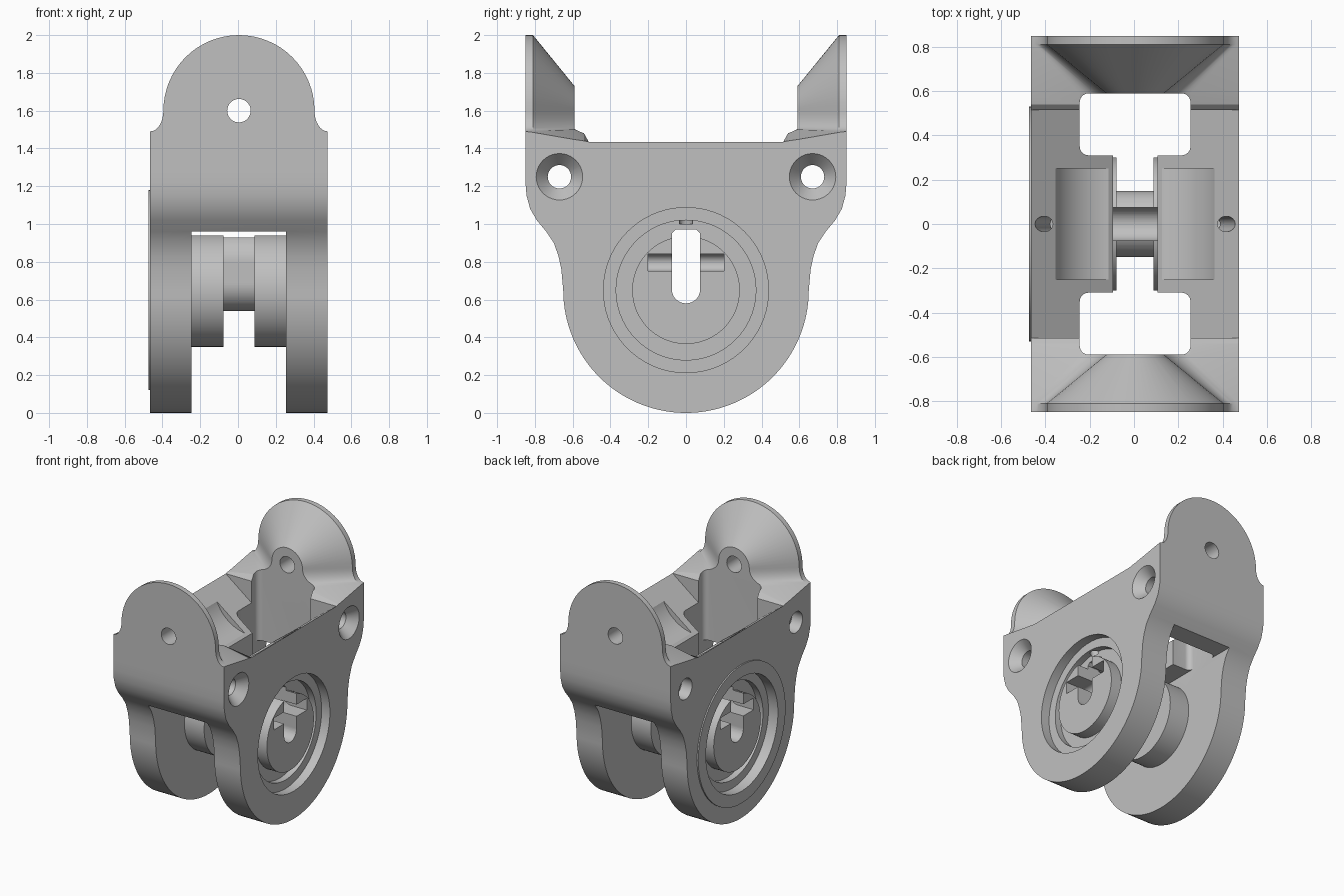
import bpy, bmesh
from math import sin, cos, pi, radians

if "Cube" in bpy.data.objects:
    bpy.data.objects.remove(bpy.data.objects["Cube"], do_unlink=True)

grey = bpy.data.materials.new("plain grey")
grey.use_nodes = True
grey.diffuse_color = (0.53, 0.53, 0.53, 1)
grey.node_tree.nodes["Principled BSDF"].inputs["Base Color"].default_value = (0.53, 0.53, 0.53, 1)

SIDE, GAP = 0.47, 0.25     # outer cheek face and half gap between cheeks
AXLE = 0.65                # height of the main axis


def finish(name, bm):
    bmesh.ops.remove_doubles(bm, verts=bm.verts, dist=1e-5)
    bmesh.ops.recalc_face_normals(bm, faces=bm.faces)
    mesh = bpy.data.meshes.new(name)
    bm.to_mesh(mesh)
    bm.free()
    mesh.materials.append(grey)
    obj = bpy.data.objects.new(name, mesh)
    bpy.context.collection.objects.link(obj)
    return obj


def arc(cu, cv, r, start=0, end=360, n=48):
    full = end - start == 360
    steps = n if full else n + 1
    angles = [radians(start + (end - start) * i / n) for i in range(steps)]
    return [(cu + r * cos(a), cv + r * sin(a)) for a in angles]


def loft(name, sections):
    """Skin a row of closed sections and cap both ends."""
    bm = bmesh.new()
    rings = [[bm.verts.new(p) for p in s] for s in sections]
    for a, b in zip(rings, rings[1:]):
        for i in range(len(a)):
            j = (i + 1) % len(a)
            bm.faces.new((a[i], a[j], b[j], b[i]))
    bm.faces.new(rings[0])
    bm.faces.new(rings[-1])
    return finish(name, bm)


def prism(name, pts, axis, a, b):
    place = {"x": lambda u, v, w: (w, u, v),
             "y": lambda u, v, w: (u, w, v),
             "z": lambda u, v, w: (u, v, w)}[axis]
    return loft(name, [[place(u, v, w) for u, v in pts] for w in (a, b)])


def lathe(name, profile, y, z, n=72):
    """Revolve (x, radius) points about an axis along x."""
    bm = bmesh.new()
    verts = [bm.verts.new((x, y, z + r)) for x, r in profile]
    edges = [bm.edges.new((verts[i], verts[(i + 1) % len(verts)])) for i in range(len(verts))]
    bmesh.ops.spin(bm, geom=verts + edges, cent=(0, y, z), axis=(1, 0, 0), angle=2 * pi, steps=n)
    bmesh.ops.remove_doubles(bm, verts=bm.verts, dist=1e-5)
    bmesh.ops.dissolve_degenerate(bm, edges=bm.edges, dist=1e-6)
    loose = [e for e in bm.edges if not e.link_faces]
    bmesh.ops.delete(bm, geom=loose, context="EDGES")
    return finish(name, bm)


def combine(target, tool, operation="DIFFERENCE"):
    tool.hide_render = True
    mod = target.modifiers.new("join", "BOOLEAN")
    mod.operation, mod.solver, mod.object = operation, "EXACT", tool
    bpy.ops.object.select_all(action="DESELECT")
    bpy.context.view_layer.objects.active = target
    target.select_set(True)
    bpy.ops.object.modifier_apply(modifier=mod.name)
    bpy.data.objects.remove(tool, do_unlink=True)


# Main body: cheek profile extruded across the full width
flank = [(0.66, 0.76), (0.675, 0.83), (0.70, 0.90), (0.74, 0.96), (0.79, 1.02),
         (0.825, 1.08), (0.844, 1.15), (0.85, 1.22), (0.85, 1.435)]
outline = arc(0, AXLE, 0.65, -180, 0, 64) + flank + [(-y, z) for y, z in reversed(flank)]
body = prism("bracket_body", outline, "x", -SIDE, SIDE)


# End flanges: rounded plate tapering to a small boss
def flange_section(y, r, shoulder, shoulder_z, edge_z):
    half = [(SIDE, 1.3), (SIDE, edge_z), (SIDE - 0.004, edge_z + 0.001)]
    first = 1 if shoulder == SIDE else 0
    half = half[:2 + first]
    for i in range(first, 9):
        t = pi / 2 * (1 - i / 8)
        half.append((shoulder - (shoulder - r) * cos(t), 1.6 - (1.6 - shoulder_z) * sin(t)))
    half += arc(0, 1.6, r, 0, 90, 16)[1:]
    return [(x, y, z) for x, z in half + [(-x, z) for x, z in reversed(half[:-1])]]


for side in (1, -1):
    foot = [(x, y, min(z, 1.435)) for x, y, z in flange_section(side * 0.515, 0.13, GAP, 1.48, 1.435)]
    flange = loft("flange", [
        foot,
        flange_section(side * 0.54, 0.13, GAP, 1.48, 1.44),
        flange_section(side * 0.59, 0.13, GAP, 1.5, 1.447),
        flange_section(side * 0.81, 0.4, SIDE, 1.49, 1.485),
        flange_section(side * 0.85, 0.4, SIDE, 1.49, 1.49)])
    combine(body, flange, "UNION")

# Open space between the cheeks, and the V-shaped trough above it
space = [(-GAP, -0.1), (GAP, -0.1), (GAP, 0.96), (-GAP, 0.96)]
combine(body, prism("cavity", space, "y", -1, 1))
vee = [(0.1, 0.9), (0.1, 1.155), (SIDE, 1.435), (SIDE + 0.1, 1.511)]
vee += [(-x, z) for x, z in reversed(vee)]
combine(body, prism("trough", vee, "y", -0.515, 0.515))

# Rounded windows through the trough floor
c = 0.04
for y0, y1 in ((0.31, 0.59), (-0.59, -0.31)):
    corners = (arc(GAP - c, y1 - c, c, 0, 90, 6) + arc(c - GAP, y1 - c, c, 90, 180, 6)
               + arc(c - GAP, y0 + c, c, 180, 270, 6) + arc(GAP - c, y0 + c, c, 270, 359.9, 6))
    combine(body, prism("window", corners, "z", 0.9, 2.1))

# Shallow roller grooves and slanted oil holes in the trough slopes
for s in (1, -1):
    combine(body, prism("groove", arc(s * 0.083, 1.468, 0.3, n=72), "y", -0.25, 0.25))
    ends = ((0.345, 1.0), (0.427, 1.48))
    combine(body, loft("oil_hole", [[(x, y, z) for x, y in arc(s * cx, 0, 0.035, n=24)]
                                    for cx, z in ends]))

# Central drums and hub
for x0, x1 in ((-0.27, -0.083), (0.083, 0.27)):
    combine(body, lathe("drum", [(x0, 0), (x0, 0.3), (x1, 0.3), (x1, 0)], 0, AXLE), "UNION")
hub = arc(0, 0.69, 0.15, -180, 0, 32) + arc(0, 0.8, 0.15, 0, 180, 32)
combine(body, prism("hub", hub, "x", -0.1, 0.1), "UNION")

# Stepped round recess with a raised disc, and round-bottomed cross pocket, on each cheek
pocket = [(0.6, 0.75), (0.6, 0.84)] + arc(0.3, 0.795, 0.045, 90, 270, 16)
for s in (1, -1):
    steps = [(-0.05, 0), (-0.05, 0.437), (0.07, 0.437), (0.07, 0.37),
             (0.12, 0.37), (0.12, 0.285), (0.03, 0.285), (0.03, 0)]
    combine(body, lathe("recess", [(s * (SIDE - d), r) for d, r in steps], 0, AXLE))
    combine(body, prism("cross_pocket", [(s * x, z) for x, z in pocket], "y", -0.2, 0.2))

# Key slot right through the axis
slot = arc(0, 0.655, 0.075, -180, 0, 24) + [(0.075, 0.95), (0.055, 0.97), (-0.055, 0.97), (-0.075, 0.95)]
combine(body, prism("slot", slot, "x", -1, 1))

# Bolt holes: countersunk on one cheek, counterbored on the other
for y in (-0.67, 0.67):
    bolt = [(-0.6, 0), (-0.6, 0.08), (-0.38, 0.08), (-0.38, 0.062), (0.4, 0.062),
            (SIDE, 0.123), (0.55, 0.123), (0.55, 0)]
    combine(body, lathe("bolt_hole", bolt, y, 1.25, 40))

# Pivot hole through both flanges
combine(body, prism("pivot_hole", arc(0, 1.6, 0.062, n=40), "y", -1, 1))

# Thin raised rim around one recess
rim = lathe("rim_ring", [(-SIDE, 0.437), (-SIDE - 0.01, 0.437), (-SIDE - 0.01, 0.53), (-SIDE, 0.53)], 0, AXLE)

# Centre on x including the rim, and smooth the round parts
for obj in (body, rim):
    obj.location.x = 0.005
    bpy.ops.object.select_all(action="DESELECT")
    bpy.context.view_layer.objects.active = obj
    obj.select_set(True)
    bpy.ops.object.shade_smooth_by_angle(angle=radians(25))
